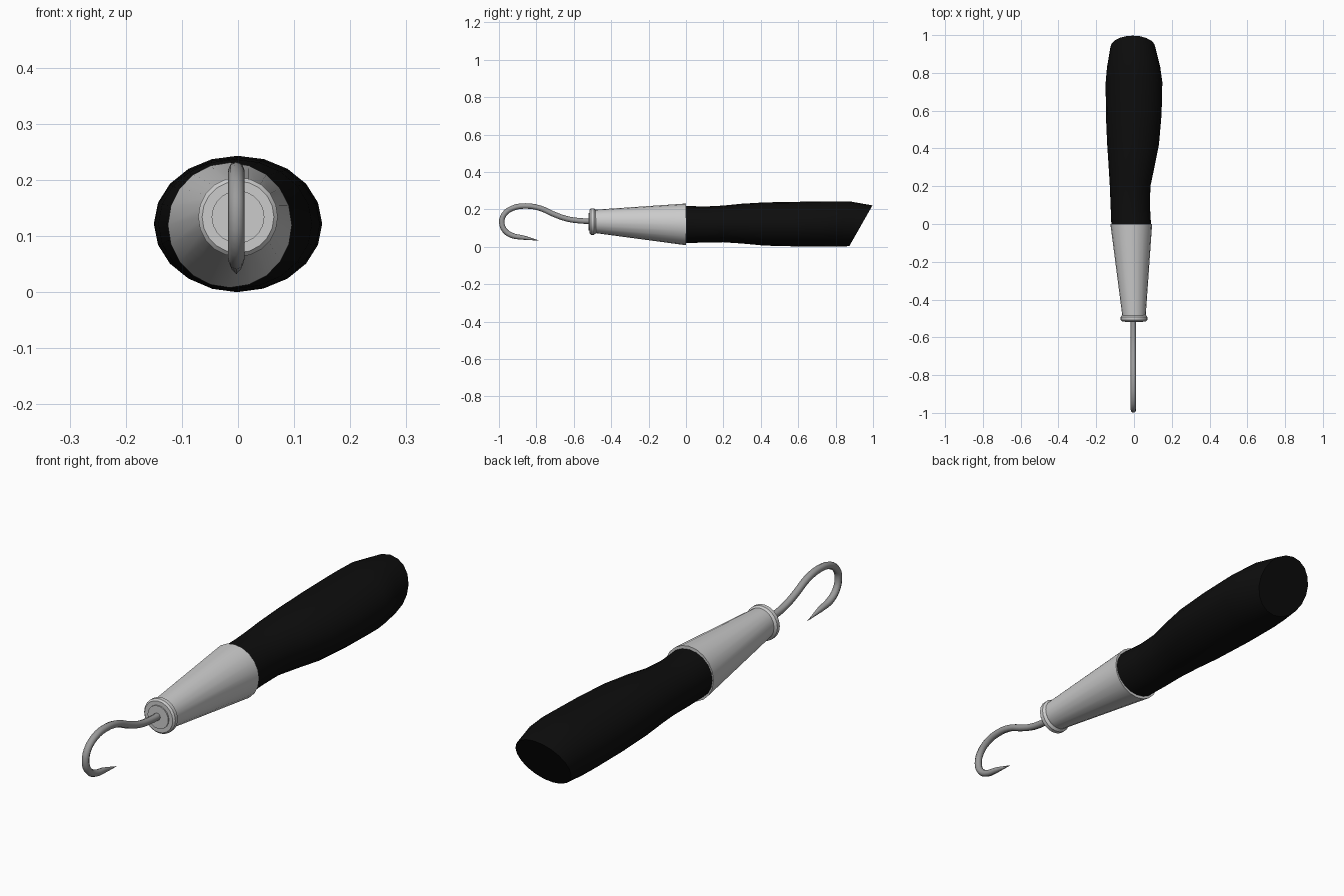
import bpy, bmesh, math

cube = bpy.data.objects.get("Cube")
if cube:
    bpy.data.objects.remove(cube)


def material(name, value, rough=0.6):
    m = bpy.data.materials.new(name)
    m.use_nodes = True
    m.diffuse_color = (value, value, value, 1)
    bsdf = m.node_tree.nodes["Principled BSDF"]
    bsdf.inputs["Base Color"].default_value = m.diffuse_color
    bsdf.inputs["Roughness"].default_value = rough
    return m


black = material("black grip", 0.004)
silver = material("light metal", 0.6)
steel = material("hook steel", 0.33)


def smooth(obj, angle):
    bpy.ops.object.select_all(action='DESELECT')
    obj.select_set(True)
    bpy.context.view_layer.objects.active = obj
    bpy.ops.object.shade_smooth_by_angle(angle=math.radians(angle))


def loft(name, rings, sides, mat):
    """Skin elliptical rings: y, left x, right x, bottom z, top z, slant."""
    bm = bmesh.new()
    loops = []
    for y, x0, x1, z0, z1, slant in rings:
        cx, cz, rx, rz = (x0 + x1) / 2, (z0 + z1) / 2, (x1 - x0) / 2, (z1 - z0) / 2
        loop = []
        for i in range(sides):
            a = math.tau * i / sides
            dz = rz * math.sin(a)
            loop.append(bm.verts.new((cx + rx * math.cos(a), y + slant * dz, cz + dz)))
        loops.append(loop)
    for a, b in zip(loops, loops[1:]):
        for i in range(sides):
            j = (i + 1) % sides
            bm.faces.new((a[i], a[j], b[j], b[i]))
    bm.faces.new(loops[0])
    bm.faces.new(loops[-1])
    bmesh.ops.recalc_face_normals(bm, faces=bm.faces)
    mesh = bpy.data.meshes.new(name)
    bm.to_mesh(mesh)
    bm.free()
    mesh.materials.append(mat)
    obj = bpy.data.objects.new(name, mesh)
    bpy.context.collection.objects.link(obj)
    smooth(obj, 35)
    return obj


# Contoured grip with a slanted butt
loft("grip", [
    (0.00, -0.12, 0.09, 0.02, 0.218, 0),
    (0.10, -0.124, 0.084, 0.022, 0.215, 0),
    (0.20, -0.128, 0.087, 0.024, 0.22, 0),
    (0.30, -0.134, 0.108, 0.017, 0.23, 0),
    (0.42, -0.142, 0.132, 0.006, 0.237, 0),
    (0.58, -0.149, 0.146, 0.002, 0.24, 0),
    (0.75, -0.15, 0.15, 0.001, 0.243, 0.2),
    (0.83, -0.143, 0.139, 0.0, 0.243, 0.35),
    (0.935, -0.125, 0.113, 0.003, 0.221, 0.57),
], 20, black)

# Tapered ferrule
loft("ferrule", [
    (-0.485, -0.062, 0.062, 0.073, 0.198, 0),
    (0.0, -0.125, 0.096, 0.008, 0.231, 0),
], 20, silver)


# Round collar and front cap
def disc_rings(profile):
    return [(y, -r, r, 0.134 - r, 0.134 + r, 0) for y, r in profile]


loft("collar", disc_rings([(-0.515, 0.064), (-0.508, 0.071), (-0.492, 0.071),
                           (-0.482, 0.062)]), 20, silver)
loft("front_cap", disc_rings([(-0.52, 0.047), (-0.5, 0.047)]), 20, silver)

# Curved hook, tapering to a point
path = [(-0.5, 0.136, 1), (-0.57, 0.139, 1), (-0.64, 0.15, 1), (-0.71, 0.175, 1),
        (-0.78, 0.206, 1), (-0.86, 0.218, 1), (-0.93, 0.205, 1), (-0.973, 0.172, 1),
        (-0.985, 0.13, 1), (-0.97, 0.088, 1), (-0.93, 0.06, 1), (-0.87, 0.049, 0.8),
        (-0.785, 0.033, 0.05)]
curve = bpy.data.curves.new("hook", 'CURVE')
curve.dimensions = '3D'
curve.bevel_depth = 0.0145
curve.bevel_resolution = 2
curve.resolution_u = 3
curve.use_fill_caps = True
spline = curve.splines.new('BEZIER')
spline.bezier_points.add(len(path) - 1)
for point, (y, z, radius) in zip(spline.bezier_points, path):
    point.co = (-0.003, y, z)
    point.radius = radius
    point.handle_left_type = point.handle_right_type = 'AUTO'
curve.materials.append(steel)
hook = bpy.data.objects.new("hook", curve)
bpy.context.collection.objects.link(hook)
bpy.ops.object.select_all(action='DESELECT')
hook.select_set(True)
bpy.context.view_layer.objects.active = hook
bpy.ops.object.convert(target='MESH')
smooth(bpy.context.view_layer.objects.active, 50)
